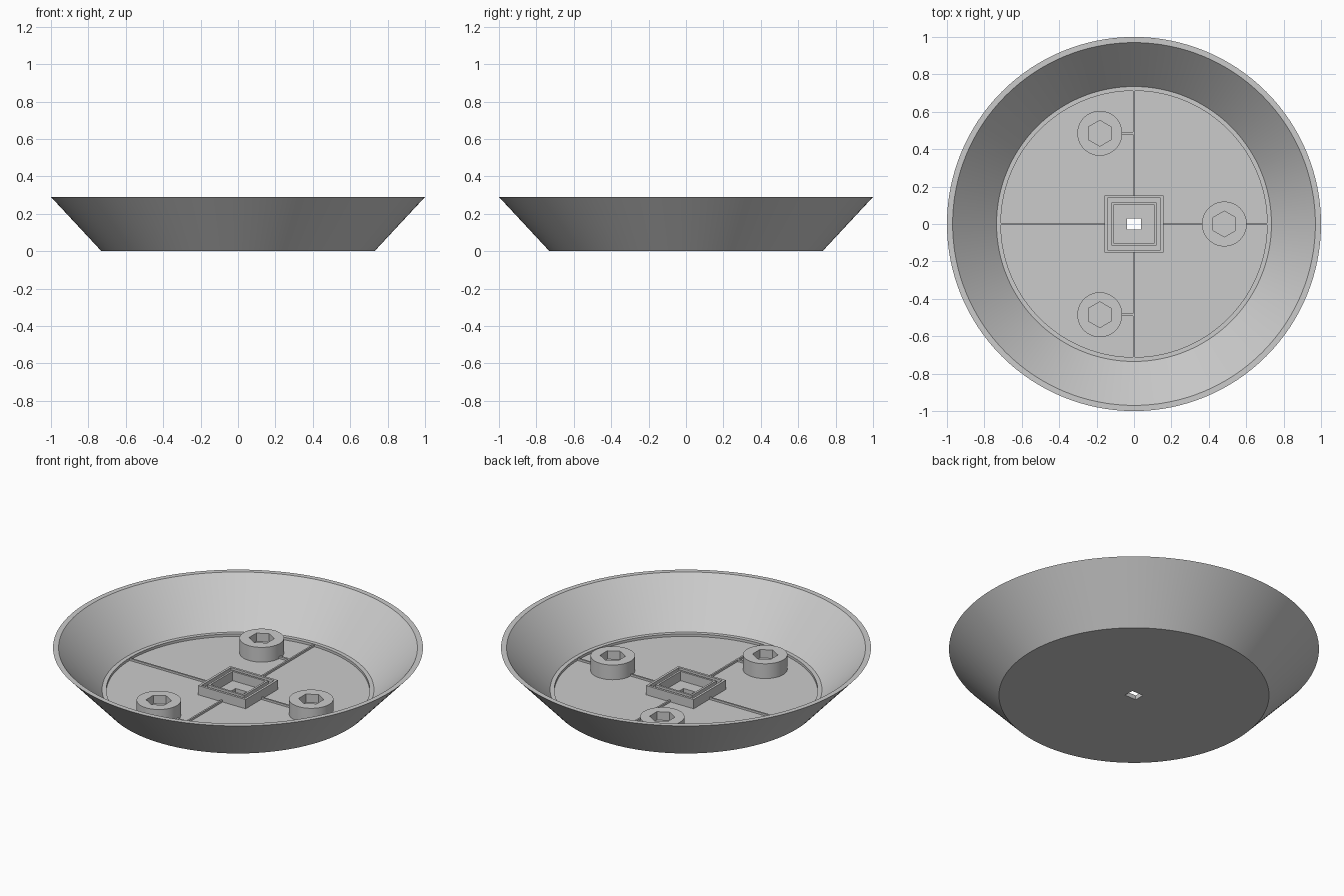
import bpy, bmesh, math

if "Cube" in bpy.data.objects:
    bpy.data.objects.remove(bpy.data.objects["Cube"])

FLOOR = 0.026      # top of the dish floor
mat = bpy.data.materials.new("light grey")
mat.diffuse_color = (0.6, 0.6, 0.6, 1)
mat.use_nodes = True
mat.node_tree.nodes["Principled BSDF"].inputs["Base Color"].default_value = mat.diffuse_color


def make_object(name, bm):
    bmesh.ops.recalc_face_normals(bm, faces=bm.faces)
    me = bpy.data.meshes.new(name)
    bm.to_mesh(me)
    bm.free()
    me.materials.append(mat)
    ob = bpy.data.objects.new(name, me)
    bpy.context.collection.objects.link(ob)
    return ob


def loft(name, rings, caps=True):
    """Skin a list of rings; cap the ends or close the loop."""
    bm = bmesh.new()
    vs = [[bm.verts.new(p) for p in ring] for ring in rings]
    pairs = list(zip(vs, vs[1:]))
    if caps:
        bm.faces.new(vs[0])
        bm.faces.new(vs[-1])
    else:
        pairs.append((vs[-1], vs[0]))
    for a, b in pairs:
        for i in range(len(a)):
            j = (i + 1) % len(a)
            bm.faces.new((a[i], a[j], b[j], b[i]))
    return make_object(name, bm)


def circle(r, z, n, x=0, y=0, turn=0.0):
    return [(x + r * math.cos(turn + math.tau * i / n),
             y + r * math.sin(turn + math.tau * i / n), z) for i in range(n)]


def rect(hx, hy, z, x=0, y=0):
    return [(x + sx * hx, y + sy * hy, z) for sx, sy in ((-1, -1), (1, -1), (1, 1), (-1, 1))]


def box(name, x0, x1, y0, y1, z0, z1):
    cx, cy, hx, hy = (x0 + x1) / 2, (y0 + y1) / 2, (x1 - x0) / 2, (y1 - y0) / 2
    return loft(name, [rect(hx, hy, z0, cx, cy), rect(hx, hy, z1, cx, cy)])


def cut(target, cutter):
    mod = target.modifiers.new("cut", 'BOOLEAN')
    mod.operation = 'DIFFERENCE'
    mod.solver = 'EXACT'
    mod.object = cutter
    bpy.context.view_layer.objects.active = target
    bpy.ops.object.modifier_apply(modifier=mod.name)
    bpy.data.objects.remove(cutter)


def smooth(ob):
    bpy.ops.object.select_all(action='DESELECT')
    ob.select_set(True)
    bpy.context.view_layer.objects.active = ob
    bpy.ops.object.shade_smooth_by_angle(angle=math.radians(30))


# Flared dish with a thin wall, a low lip around the floor and a centre hole
profile = [(0.73, 0), (1.0, 0.29), (0.97, 0.29), (0.735, 0.041), (0.712, 0.041), (0.712, FLOOR)]
dish = loft("dish", [circle(r, z, 128) for r, z in profile])
cut(dish, box("hole_cutter", -0.0375, 0.0375, -0.03, 0.03, -0.1, 0.1))
smooth(dish)

# Square centre frame: two rims with a groove between them
TOP, GROOVE = 0.081, 0.062
steps = [(0.157, FLOOR - 0.005), (0.157, TOP), (0.143, TOP), (0.143, GROOVE),
         (0.12, GROOVE), (0.12, TOP), (0.108, TOP), (0.108, FLOOR - 0.005)]
loft("centre_frame", [rect(h, h - 0.005, z) for h, z in steps], caps=False)

# Thin floor ribs in a cross
R, W, RIB = 0.715, 0.005, 0.038
for s, side in ((-1, "negative"), (1, "positive")):
    a, b = sorted((s * 0.15, s * R))
    box("rib_x_" + side, a, b, -W, W, FLOOR - 0.005, RIB)
    box("rib_y_" + side, -W, W, a, b, FLOOR - 0.005, RIB)
    # Short link from the cross to each side post
    box("post_link_" + side, -0.075, 0, s * 0.485 - 0.006, s * 0.485 + 0.006, FLOOR - 0.005, RIB)

# Round posts with hexagonal sockets
POST = 0.114
for i, (x, y) in enumerate(((0.483, 0), (-0.183, 0.485), (-0.183, -0.485))):
    post = loft(f"post_{i + 1}", [circle(0.12, FLOOR - 0.005, 64, x, y), circle(0.12, POST, 64, x, y)])
    cut(post, loft("socket_cutter", [circle(0.069, POST - 0.05, 6, x, y, math.pi / 2),
                                     circle(0.069, POST + 0.05, 6, x, y, math.pi / 2)]))
    smooth(post)
